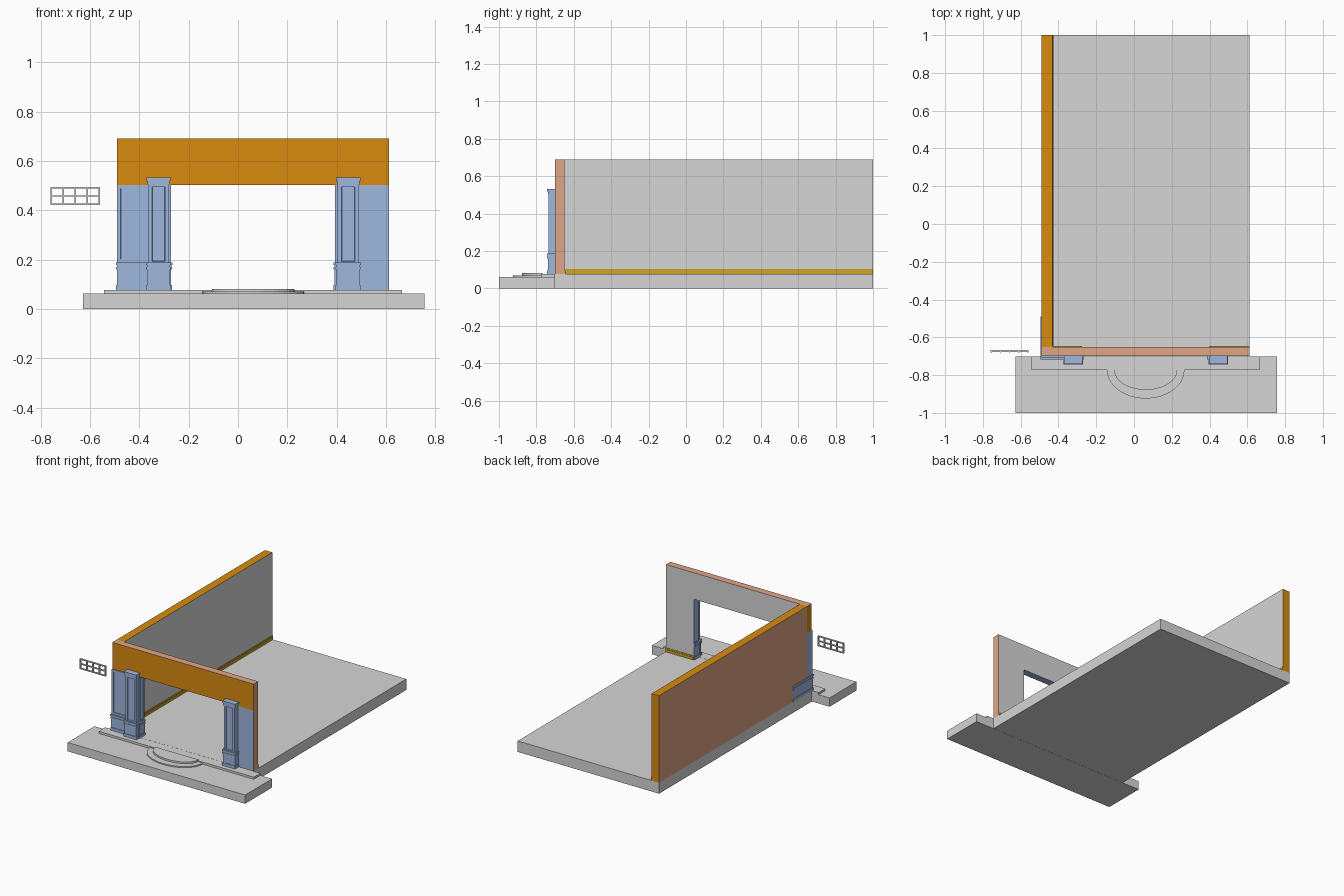
import bpy, bmesh, math
from mathutils import Vector

if "Cube" in bpy.data.objects:
    bpy.data.objects.remove(bpy.data.objects["Cube"])


def material(name, rgb):
    lin = [((c / 255 + 0.055) / 1.055) ** 2.4 if c > 10 else c / 255 / 12.92 for c in rgb]
    m = bpy.data.materials.new(name)
    m.diffuse_color = (*lin, 1)
    m.use_nodes = True
    m.node_tree.nodes["Principled BSDF"].inputs["Base Color"].default_value = m.diffuse_color
    return m


GREY = material("plaster_grey", (214, 214, 214))
ORANGE = material("orange", (217, 139, 15))
SALMON = material("salmon", (223, 166, 136))
BLUE = material("trim_blue", (159, 183, 221))
GOLD = material("skirting_gold", (205, 163, 40))
WHITE = material("grille_white", (232, 232, 232))

DIRS = {"-x": (-1, 0, 0), "+x": (1, 0, 0), "-y": (0, -1, 0),
        "+y": (0, 1, 0), "-z": (0, 0, -1), "+z": (0, 0, 1)}


def finish(name, bm, mats):
    bmesh.ops.recalc_face_normals(bm, faces=bm.faces)
    me = bpy.data.meshes.new(name)
    bm.to_mesh(me)
    bm.free()
    for m in mats:
        me.materials.append(m)
    ob = bpy.data.objects.new(name, me)
    bpy.context.collection.objects.link(ob)
    return ob


def add_box(bm, x, y, z):
    verts = bmesh.ops.create_cube(bm, size=1)["verts"]
    for v in verts:
        for i, r in enumerate((x, y, z)):
            v.co[i] = r[0] if v.co[i] < 0 else r[1]


def box(name, x, y, z, mat, sides=None, panel=None):
    """Box with face colours chosen by direction and an optional sunk panel."""
    bm = bmesh.new()
    add_box(bm, x, y, z)
    bm.normal_update()
    mats = [mat]
    for d, m in (sides or {}).items():
        if m not in mats:
            mats.append(m)
        for f in bm.faces:
            if f.normal.dot(Vector(DIRS[d])) > 0.9:
                f.material_index = mats.index(m)
    if panel:
        d, margin, depth = panel
        faces = [f for f in bm.faces if f.normal.dot(Vector(DIRS[d])) > 0.9]
        bmesh.ops.inset_individual(bm, faces=faces, thickness=margin)
        bmesh.ops.inset_individual(bm, faces=faces, thickness=0.002, depth=-depth)
    return finish(name, bm, mats)


def stack(name, x, y, layers, grow):
    """Moulding of stacked slabs; grow gives how each side follows the offset."""
    bm = bmesh.new()
    for z0, z1, e in layers:
        add_box(bm, (x[0] - e * grow[0], x[1] + e * grow[1]),
                (y[0] - e * grow[2], y[1] + e * grow[3]), (z0, z1))
    return finish(name, bm, [BLUE])


def half_step(name, rx, ry, z0, z1, n=24):
    bm = bmesh.new()
    ring = [bm.verts.new((0.062 + rx * math.cos(a), -0.774 - ry * math.sin(a), z0))
            for a in (math.pi * i / n for i in range(n + 1))]
    face = bm.faces.new(ring)
    top = bmesh.ops.extrude_face_region(bm, geom=[face])["geom"]
    for v in top:
        if isinstance(v, bmesh.types.BMVert):
            v.co.z = z1
    return finish(name, bm, [GREY])


FLOOR, HEAD, TOP = 0.077, 0.503, 0.69
L, R = -0.49, 0.612            # outer ends of the front wall
JL, JR = -0.275, 0.396         # opening jambs
F, B = -0.70, -0.65            # front and back of the front wall

# floor, pavement and steps
box("floor_slab", (L, R), (F, 1), (0, FLOOR), GREY, {"-y": BLUE})
box("pavement", (-0.628, 0.756), (-1, F - 0.001), (0, 0.062), GREY)
box("long_step", (-0.543, 0.665), (-0.774, F - 0.001), (0.062, FLOOR), GREY)
half_step("outer_round_step", 0.205, 0.15, 0.06, 0.07)
half_step("inner_round_step", 0.167, 0.104, 0.07, 0.082)
box("inner_step_landing", (-0.105, 0.229), (-0.774, -0.768), (0.07, 0.082), GREY)

# walls
box("side_wall", (L, -0.432), (B, 1), (FLOOR, TOP), ORANGE, {"-x": SALMON, "+x": GREY})
box("lintel", (L, R), (F, B), (HEAD, TOP), ORANGE,
    {"+x": SALMON, "+z": SALMON, "+y": GREY, "-z": BLUE})
box("left_pier", (L, JL), (F, B), (FLOOR, HEAD), BLUE, {"+y": GREY})
box("right_pier", (JR, R), (F, B), (FLOOR, HEAD), BLUE, {"+y": GREY, "+x": SALMON})

# skirting boards, each with a thin upper bead
for name, x, y in (("side", (-0.432, -0.427), (B, 1)),
                   ("left", (-0.432, JL), (B, B + 0.005)),
                   ("right", (JR, R), (B, B + 0.005))):
    box(name + "_skirting", x, y, (FLOOR, 0.095), GOLD)
    bead_x = (x[0], x[1] - 0.002) if name == "side" else x
    bead_y = y if name == "side" else (y[0], y[1] - 0.002)
    box(name + "_skirting_bead", bead_x, bead_y, (0.095, 0.105), GOLD)

# sunk panels on the left pier and both jambs
box("pier_panel", (L, -0.362), (F - 0.006, F), (0.188, HEAD), BLUE, panel=("-y", 0.02, 0.004))
box("left_jamb_panel", (JL, JL + 0.003), (F, B), (0.188, HEAD), BLUE, panel=("+x", 0.012, 0.002))
box("right_jamb_panel", (JR - 0.003, JR), (F, B), (0.188, HEAD), BLUE, panel=("-x", 0.012, 0.002))

# plinth mouldings: foot, dado, lower band, neck, upper band
PLINTH = ((FLOOR, 0.097, 0.008), (0.097, 0.16, 0.004), (0.16, 0.17, 0.008),
          (0.17, 0.178, 0.005), (0.178, 0.188, 0.009))
stack("left_plinth", (L + 0.004, JL), (F - 0.008, B - 0.001), PLINTH, (1, 1, 1, 0))
stack("left_plinth_return", (L + 0.004, L + 0.006), (F - 0.008, -0.49), PLINTH, (1, 0, 1, 0))
stack("right_plinth_return", (JR, JR + 0.015), (F - 0.008, B - 0.001), PLINTH, (1, 0, 1, 0))

# pilasters with sunk shafts, capitals and bases
CAP = ((0.495, 0.505, 0.001), (0.505, 0.518, 0.003), (0.518, 0.532, 0.007))
for side, x in (("left", (-0.364, -0.28)), ("right", (0.404, 0.489))):
    box(side + "_pilaster_shaft", x, (-0.735, F), (FLOOR + 0.1, 0.52), BLUE,
        panel=("-y", 0.022, 0.008))
    stack(side + "_pilaster_capital", x, (-0.735, F), CAP, (1, 1, 1, 0))
    stack(side + "_pilaster_base", x, (-0.735, F), PLINTH, (1, 1, 1, 0))

# free-standing window grille
bm = bmesh.new()
gx, gz, gy, w = (-0.759, -0.559), (0.422, 0.494), (-0.679, -0.666), 0.003
for i in range(5):
    c = gx[0] + w + (gx[1] - gx[0] - 2 * w) * i / 4
    add_box(bm, (c - w, c + w), gy, gz)
for i in range(3):
    c = gz[0] + w + (gz[1] - gz[0] - 2 * w) * i / 2
    add_box(bm, gx, (gy[0] + 0.0005, gy[1] - 0.0005), (c - w, c + w))
finish("window_grille", bm, [WHITE])
